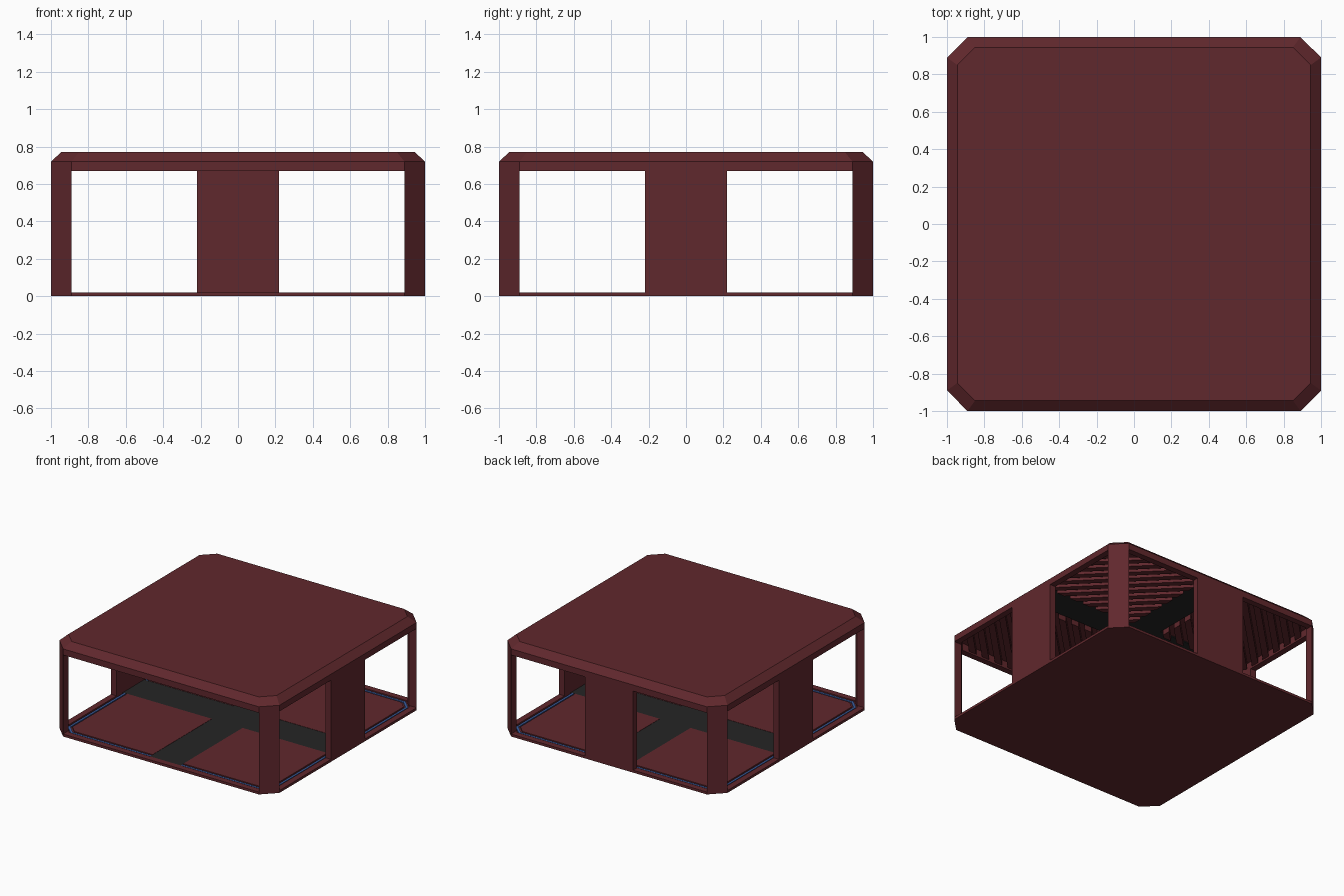
import bpy, bmesh

if "Cube" in bpy.data.objects:
    bpy.data.objects.remove(bpy.data.objects["Cube"])

def material(name, rgb):
    m = bpy.data.materials.new(name)
    m.diffuse_color = (*rgb, 1)
    m.use_nodes = True
    m.node_tree.nodes["Principled BSDF"].inputs["Base Color"].default_value = m.diffuse_color
    return m

RED = material("dark_red", (0.118, 0.021, 0.026))
DARK = material("charcoal", (0.018, 0.018, 0.018))
BLUE = material("blue", (0.045, 0.11, 0.34))

def build(name, mat, solids):
    """Each solid is a list of matching loops, bridged in order and capped."""
    bm = bmesh.new()
    for loops in solids:
        rings = [[bm.verts.new(p) for p in loop] for loop in loops]
        n = len(rings[0])
        for a, b in zip(rings, rings[1:]):
            for i in range(n):
                j = (i + 1) % n
                bm.faces.new((a[i], a[j], b[j], b[i]))
        bm.faces.new(rings[0][::-1])
        bm.faces.new(rings[-1])
    bmesh.ops.recalc_face_normals(bm, faces=bm.faces)
    me = bpy.data.meshes.new(name)
    bm.to_mesh(me)
    bm.free()
    me.materials.append(mat)
    ob = bpy.data.objects.new(name, me)
    bpy.context.collection.objects.link(ob)
    return ob

def octagon(h, c, z):
    return [(h, -c, z), (h, c, z), (c, h, z), (-c, h, z),
            (-h, c, z), (-h, -c, z), (-c, -h, z), (c, -h, z)]

def prism(poly, z0, z1):
    return [[(x, y, z) for x, y in poly] for z in (z0, z1)]

def box(x0, x1, y0, y1, z0, z1):
    return prism([(x0, y0), (x1, y0), (x1, y1), (x0, y1)], z0, z1)

QUADS = [(1, 1), (-1, 1), (-1, -1), (1, -1)]

def four(poly):
    """Mirror a quarter outline into all four quadrants."""
    return [[(x * sx, y * sy) for x, y in poly] for sx, sy in QUADS]

# Shallow base tray and bevelled roof with hollow underside
build("base", RED, [[octagon(1, .89, 0), octagon(1, .89, .02),
                     octagon(.95, .87, .02), octagon(.95, .87, .008)]])
build("roof", RED, [[octagon(.95, .87, .73), octagon(.95, .87, .67),
                     octagon(1, .89, .67), octagon(1, .89, .72),
                     octagon(.945, .85, .77)]])

# Diagonal corner posts
build("corner_posts", RED, [prism(p, .02, .67) for p in
      four([(1, .89), (.89, 1), (.89, .93), (.93, .89)])])

# Centre wall panels at the back, left and right (the front is open)
build("back_panel", RED, [box(-.22, .22, .95, 1, .02, .67)])
for name, s in (("left_panel", -1), ("right_panel", 1)):
    build(name, RED, [box(*sorted((s * .95, s)), -.22, .22, .02, .67)])

# Floor: four tiles, charcoal cross between them, blue edge strips
build("floor_tiles", RED, [prism(p, .006, .018) for p in
      four([(.14, .14), (.91, .14), (.91, .85), (.85, .91), (.14, .91)])])

def cross(name, z0, z1):
    build(name, DARK, [box(-.95, .95, -.14, .14, z0, z1),
                       box(-.14, .14, .14, .95, z0, z1),
                       box(-.14, .14, -.95, -.14, z0, z1)])

cross("floor_cross", .006, .016)
cross("ceiling_cross", .722, .735)

strip = []
outer = [(.94, .14), (.94, .866), (.866, .94), (.14, .94)]
inner = [(.922, .14), (.922, .857), (.857, .922), (.14, .922)]
for i in range(3):
    for p in four([outer[i], outer[i + 1], inner[i + 1], inner[i]]):
        strip.append(prism(p, .006, .016))
build("blue_edge_strip", BLUE, strip)

# Ceiling slats running across each quadrant's diagonal
LO, HI, PITCH, WIDTH = .14, .945, .125, .07

def ends(s):
    a, b = max(LO, s - HI), min(HI, s - LO)
    return (a, s - a), (b, s - b)

slats = []
s = 2 * LO + .03
while s + WIDTH < 1.81:
    (a, b), (c, d) = ends(s), ends(s + WIDTH)
    slats += [prism(p, .68, .732) for p in four([a, b, d, c])]
    s += PITCH
build("ceiling_slats", RED, slats)
